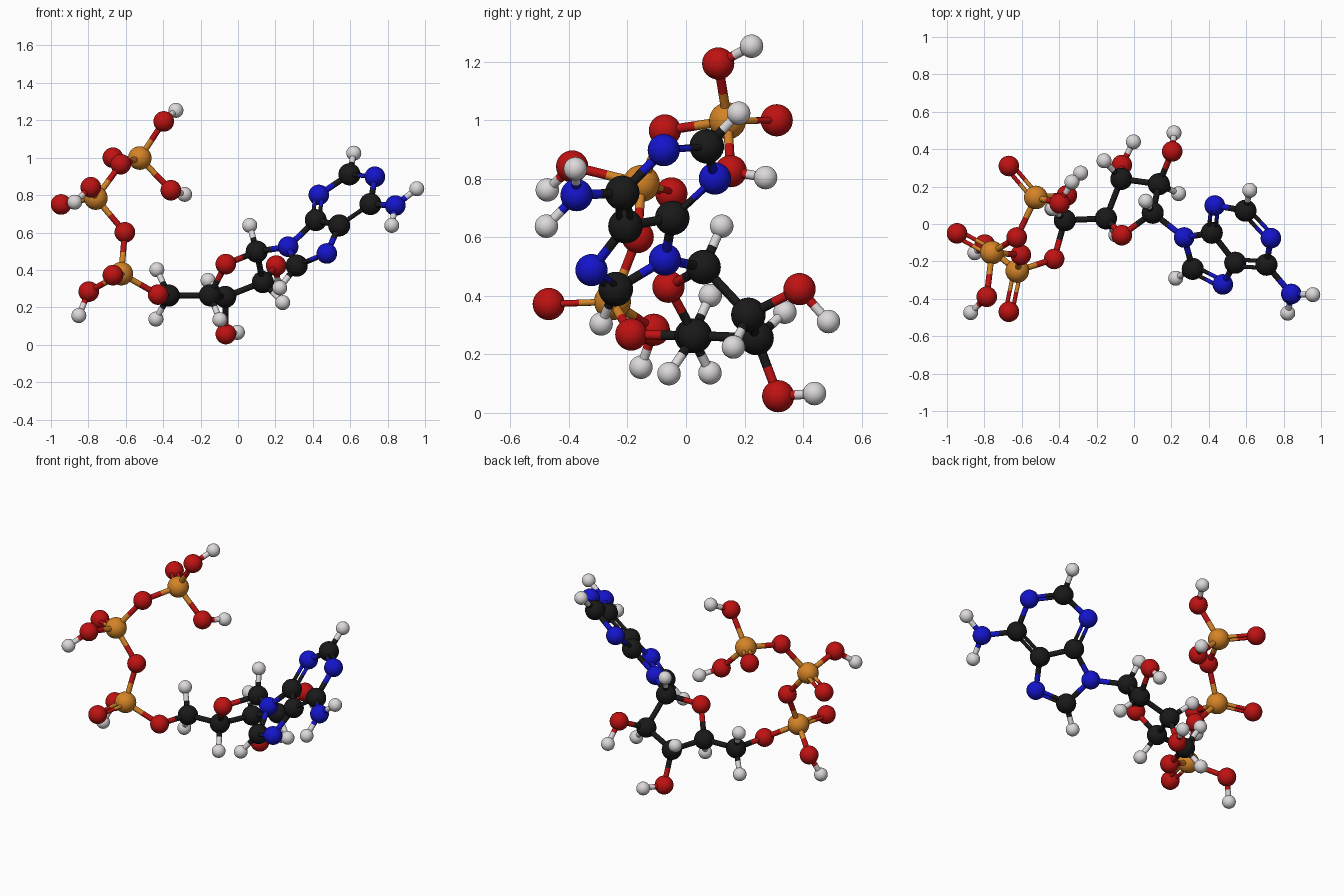
import bpy, bmesh
from itertools import combinations
from mathutils import Vector, Matrix

if "Cube" in bpy.data.objects:
    bpy.data.objects.remove(bpy.data.objects["Cube"])

# element: plain name, colour, ball radius
ELEMENTS = {
    "C": ("carbon", (0.010, 0.010, 0.010), 0.059),
    "O": ("oxygen", (0.52, 0.006, 0.006), 0.055),
    "N": ("nitrogen", (0.007, 0.007, 0.60), 0.055),
    "P": ("phosphorus", (0.66, 0.23, 0.02), 0.063),
    "H": ("hydrogen", (0.72, 0.69, 0.70), 0.040),
}

# phosphate chain, top to bottom
PHOSPHATES = {
    "P_c": (-0.525, 0.142, 0.998), "O_c1": (-0.397, 0.110, 1.194),
    "O_c2": (-0.359, 0.153, 0.826), "O_c3": (-0.669, 0.310, 1.00),
    "O_bc": (-0.627, -0.072, 0.965), "P_b": (-0.760, -0.153, 0.784),
    "O_b1": (-0.946, -0.050, 0.750), "O_b2": (-0.787, -0.389, 0.842),
    "O_ab": (-0.605, -0.165, 0.601), "P_a": (-0.624, -0.251, 0.380),
    "O_a1": (-0.669, -0.469, 0.372), "O_a2": (-0.798, -0.110, 0.284),
}
# five-sided sugar ring with its side arms
SUGAR = {
    "O_5": (-0.427, -0.187, 0.268), "C_5": (-0.370, 0.020, 0.263),
    "C_4": (-0.150, 0.030, 0.264), "O_4": (-0.065, -0.060, 0.431),
    "C_1": (0.100, 0.060, 0.498), "C_2": (0.133, 0.213, 0.335),
    "C_3": (-0.068, 0.241, 0.256), "O_2": (0.204, 0.388, 0.423),
    "O_3": (-0.065, 0.315, 0.057),
}
# flat double ring
BASE = {
    "N_9": (0.268, -0.072, 0.524), "C_8": (0.314, -0.240, 0.423),
    "N_7": (0.475, -0.323, 0.488), "C_b5": (0.541, -0.207, 0.638),
    "C_b4": (0.416, -0.047, 0.666), "N_3": (0.432, 0.099, 0.801),
    "C_b2": (0.596, 0.071, 0.911), "N_1": (0.732, -0.076, 0.898),
    "C_b6": (0.708, -0.218, 0.752), "N_6": (0.841, -0.374, 0.744),
}
HYDROGENS = [
    (-0.332, 0.224, 1.253), (-0.285, 0.272, 0.804), (-0.873, -0.474, 0.762),
    (-0.851, -0.154, 0.156), (-0.434, 0.083, 0.401), (-0.439, 0.082, 0.137),
    (-0.097, -0.058, 0.134), (0.063, 0.122, 0.638), (0.239, 0.162, 0.225),
    (0.214, 0.487, 0.312), (-0.160, 0.338, 0.344), (-0.003, 0.439, 0.066),
    (0.223, -0.290, 0.304), (0.619, 0.180, 1.024), (0.956, -0.378, 0.834),
    (0.822, -0.477, 0.638),
]
DOUBLE = {frozenset(p.split("=")) for p in (
    "P_c=O_c3", "P_b=O_b1", "P_a=O_a1", "C_8=N_7",
    "C_b4=N_3", "C_b2=N_1", "C_b5=C_b6")}
BOND_REACH = 0.27          # atoms closer than this are joined
SINGLE_R, DOUBLE_R, DOUBLE_GAP = 0.016, 0.011, 0.018

materials, balls = {}, {}


def ball_mesh(name, radius):
    bm = bmesh.new()
    bmesh.ops.create_uvsphere(bm, u_segments=32, v_segments=16, radius=radius)
    for f in bm.faces:
        f.smooth = True
    me = bpy.data.meshes.new(name)
    bm.to_mesh(me)
    bm.free()
    return me


def add_object(name, mesh, location=(0, 0, 0)):
    ob = bpy.data.objects.new(name, mesh)
    ob.location = location
    bpy.context.collection.objects.link(ob)


def add_rod(bm, start, end, radius, mat):
    axis = end - start
    place = Matrix.Translation((start + end) / 2) @ axis.to_track_quat("Z", "Y").to_matrix().to_4x4()
    old = set(bm.faces)
    bmesh.ops.create_cone(bm, cap_ends=False, segments=16, radius1=radius,
                          radius2=radius, depth=axis.length, matrix=place)
    for f in set(bm.faces) - old:
        f.smooth = True
        f.material_index = mat


def add_bond(a, b):
    """One or two rods, each half in the colour of the atom it touches."""
    pa, pb = atoms[a], atoms[b]
    if frozenset((a, b)) in DOUBLE:
        side = (pb - pa).cross(Vector((0, 0, 1))).normalized() * DOUBLE_GAP
        shifts, radius = (side, -side), DOUBLE_R
    else:
        shifts, radius = (Vector(),), SINGLE_R
    bm = bmesh.new()
    mid = (pa + pb) / 2
    for s in shifts:
        add_rod(bm, pa + s, mid + s, radius, 0)
        add_rod(bm, mid + s, pb + s, radius, 1)
    name = f"{ELEMENTS[a[0]][0]}_{ELEMENTS[b[0]][0]}_bond"
    me = bpy.data.meshes.new(name)
    bm.to_mesh(me)
    bm.free()
    me.materials.append(materials[a[0]])
    me.materials.append(materials[b[0]])
    add_object(name, me)


# one material and one shared ball per element
for key, (name, colour, radius) in ELEMENTS.items():
    materials[key] = bpy.data.materials.new(name + "_colour")
    materials[key].diffuse_color = (*colour, 1)
    balls[key] = ball_mesh(name + "_ball", radius)
    balls[key].materials.append(materials[key])

# atoms
atoms = {k: Vector(v) for part in (PHOSPHATES, SUGAR, BASE) for k, v in part.items()}
atoms.update({f"H_{i}": Vector(v) for i, v in enumerate(HYDROGENS)})
for key, pos in atoms.items():
    add_object(ELEMENTS[key[0]][0] + "_atom", balls[key[0]], pos)

# bonds between neighbours
for a, b in combinations(atoms, 2):
    if (atoms[a] - atoms[b]).length < BOND_REACH and not (a[0] == b[0] == "H"):
        add_bond(a, b)

for m in bpy.data.materials:
    if m.users and not m.is_grease_pencil:
        m.use_nodes = True
        m.node_tree.nodes["Principled BSDF"].inputs["Base Color"].default_value = m.diffuse_color
